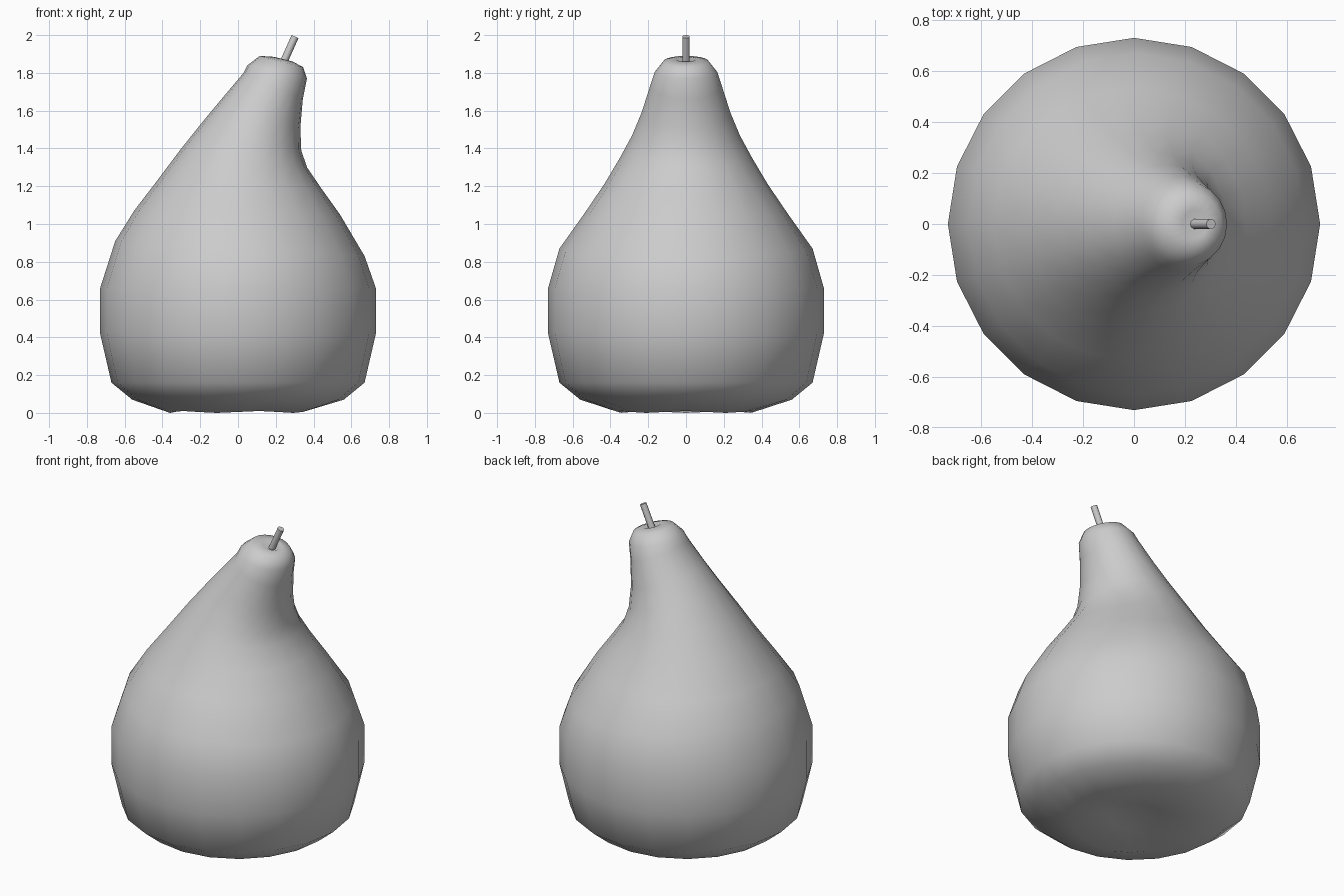
import bpy, bmesh, math
from mathutils import Vector

if "Cube" in bpy.data.objects:
    bpy.data.objects.remove(bpy.data.objects["Cube"])

SIDES = 20

def smooth_object(name, bm):
    bmesh.ops.recalc_face_normals(bm, faces=bm.faces[:])
    me = bpy.data.meshes.new(name)
    bm.to_mesh(me)
    bm.free()
    for p in me.polygons:
        p.use_smooth = True
    ob = bpy.data.objects.new(name, me)
    bpy.context.collection.objects.link(ob)
    return ob

# Pear body: tilted rings given as left (x, z), right (x, z), half depth
rings = [
    (-.15, .04, .15, .04, .15), (-.36, .005, .36, .005, .36),
    (-.56, .07, .56, .07, .56), (-.67, .16, .67, .16, .67),
    (-.73, .42, .73, .42, .73), (-.73, .66, .73, .66, .73),
    (-.65, .91, .67, .83, .67), (-.55, 1.07, .54, 1.05, .535),
    (-.42, 1.24, .44, 1.19, .43), (-.30, 1.40, .365, 1.30, .35),
    (-.18, 1.55, .335, 1.39, .285), (-.08, 1.67, .33, 1.51, .235),
    (.03, 1.80, .343, 1.66, .19), (.05, 1.84, .365, 1.77, .165),
    (.115, 1.89, .345, 1.83, .12), (.19, 1.885, .29, 1.86, .055)]
bm = bmesh.new()
loops = []
for i, (x0, z0, x1, z1, depth) in enumerate(rings):
    loop = []
    for k in range(SIDES):
        a = 2 * math.pi * k / SIDES
        t = (1 + math.cos(a)) / 2
        # gentle lobes under the base
        lobe = .005 * math.cos(5 * a) if i == 1 else 0
        loop.append(bm.verts.new((x0 + (x1 - x0) * t, depth * math.sin(a),
                                  z0 + (z1 - z0) * t + lobe)))
    loops.append(loop)
for lo, hi in zip(loops, loops[1:]):
    for k in range(SIDES):
        n = (k + 1) % SIDES
        bm.faces.new((lo[k], lo[n], hi[n], hi[k]))
# dimples at the base and around the stem
for loop, centre in ((loops[0], (0, 0, .06)), (loops[-1], (.24, 0, 1.845))):
    c = bm.verts.new(centre)
    for k in range(SIDES):
        bm.faces.new((loop[k], loop[(k + 1) % SIDES], c))
smooth_object("pear_body", bm)

# Stem: slim leaning cylinder
start, end = Vector((.225, 0, 1.82)), Vector((.302, 0, 1.992))
bpy.ops.mesh.primitive_cylinder_add(vertices=10, radius=.02, depth=(end - start).length,
                                    location=(start + end) / 2)
stem = bpy.context.object
stem.name = "stem"
stem.rotation_euler = (end - start).to_track_quat('Z', 'Y').to_euler()
bpy.ops.object.shade_smooth_by_angle(angle=math.radians(40))
